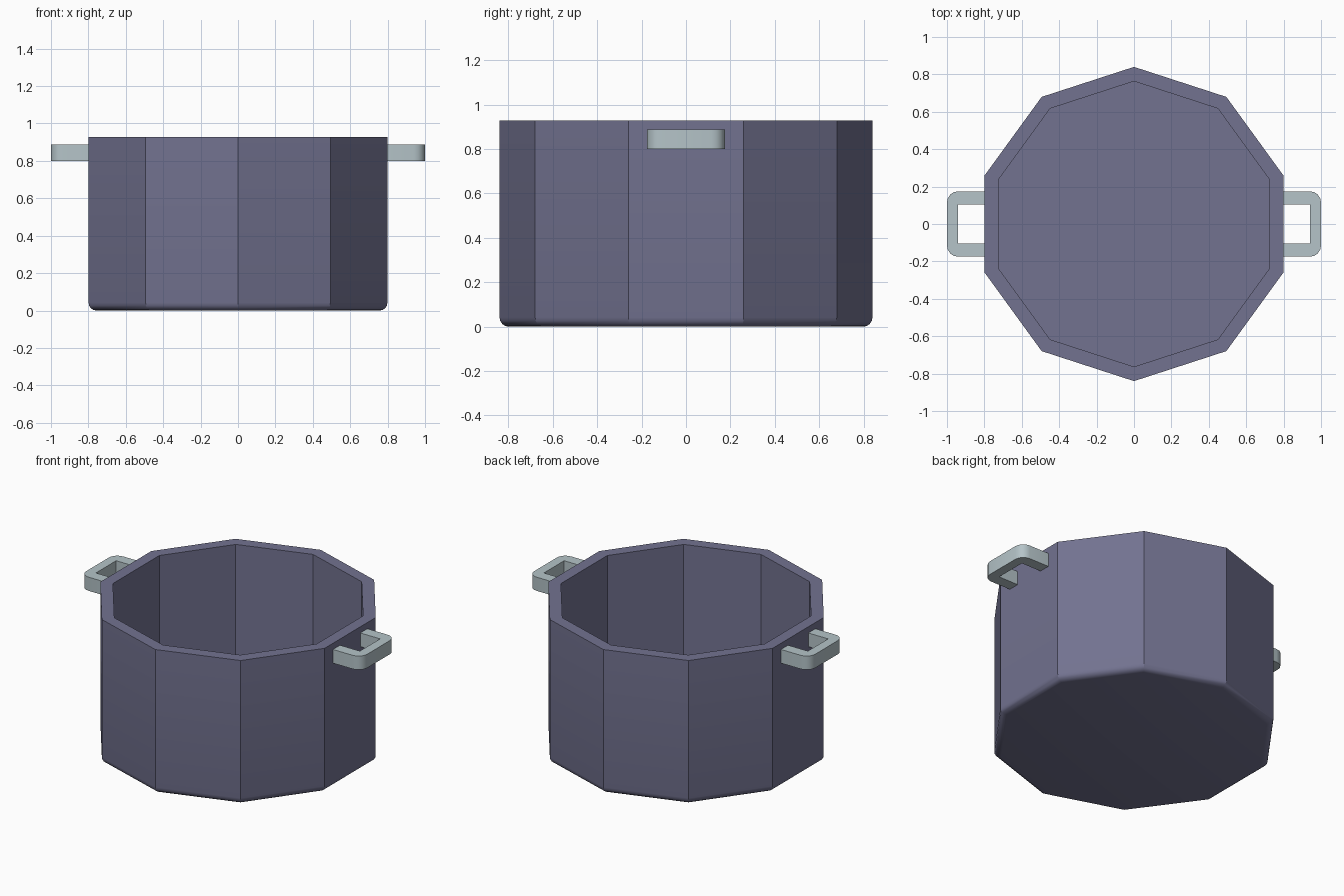
import bpy, bmesh, math

if "Cube" in bpy.data.objects:
    bpy.data.objects.remove(bpy.data.objects["Cube"])

SIDES = 10


def material(name, color):
    m = bpy.data.materials.new(name)
    m.diffuse_color = color
    m.use_nodes = True
    m.node_tree.nodes["Principled BSDF"].inputs["Base Color"].default_value = m.diffuse_color
    return m


def make_object(name, bm, mat):
    bmesh.ops.recalc_face_normals(bm, faces=bm.faces)
    mesh = bpy.data.meshes.new(name)
    bm.to_mesh(mesh)
    bm.free()
    mesh.materials.append(mat)
    ob = bpy.data.objects.new(name, mesh)
    bpy.context.collection.objects.link(ob)
    bpy.ops.object.select_all(action='DESELECT')
    ob.select_set(True)
    bpy.context.view_layer.objects.active = ob
    bpy.ops.object.shade_smooth_by_angle(angle=math.radians(30))
    return ob


pot_mat = material("pot_enamel", (0.17, 0.17, 0.28, 1))
handle_mat = material("handle_metal", (0.46, 0.55, 0.58, 1))

# Pot: ten-sided wall profile with a rounded base edge, open top, inner floor
R, r, h, bevel = 0.84, 0.763, 0.928, 0.042
profile = [(R - bevel + bevel * math.sin(a), bevel - bevel * math.cos(a))
           for a in (math.radians(22.5 * i) for i in range(5))]
profile += [(R, h), (r, h), (r, 0.08)]
bm = bmesh.new()
rings = []
for rad, z in profile:
    angles = [math.pi / 2 + math.tau * i / SIDES for i in range(SIDES)]
    rings.append([bm.verts.new((rad * math.cos(a), rad * math.sin(a), z)) for a in angles])
for lo, hi in zip(rings, rings[1:]):
    for i in range(SIDES):
        j = (i + 1) % SIDES
        bm.faces.new((lo[i], lo[j], hi[j], hi[i]))
bm.faces.new(rings[0])
bm.faces.new(rings[-1])
make_object("pot_body", bm, pot_mat)


# Side handles: flat U-shaped bars with rounded outer corners
def handle(name, side):
    c = 0.06
    arc = [(1 - c + c * math.cos(a), 0.175 - c + c * math.sin(a))
           for a in (math.radians(22.5 * i) for i in range(5))]
    half = [(0.94, 0.103), (0.79, 0.103), (0.79, 0.175)] + arc[::-1]
    bm = bmesh.new()
    z0, z1 = 0.80, 0.888
    upper = [[bm.verts.new((side * x, y, z)) for x, y in half] for z in (z0, z1)]
    lower = [[bm.verts.new((side * x, -y, z)) for x, y in half] for z in (z0, z1)]
    for bot, top in (upper, lower):
        bm.faces.new(bot[:4] + bot[4:])
        bm.faces.new(top[:4] + top[4:])
        for i in range(len(half) - 1):
            bm.faces.new((bot[i], bot[i + 1], top[i + 1], top[i]))
    # grip joining both arms
    for k in (0, 1):
        bm.faces.new((upper[k][0], upper[k][-1], lower[k][-1], lower[k][0]))
    for i in (0, -1):
        bm.faces.new((upper[0][i], upper[1][i], lower[1][i], lower[0][i]))
    make_object(name, bm, handle_mat)


handle("right_handle", 1)
handle("left_handle", -1)
